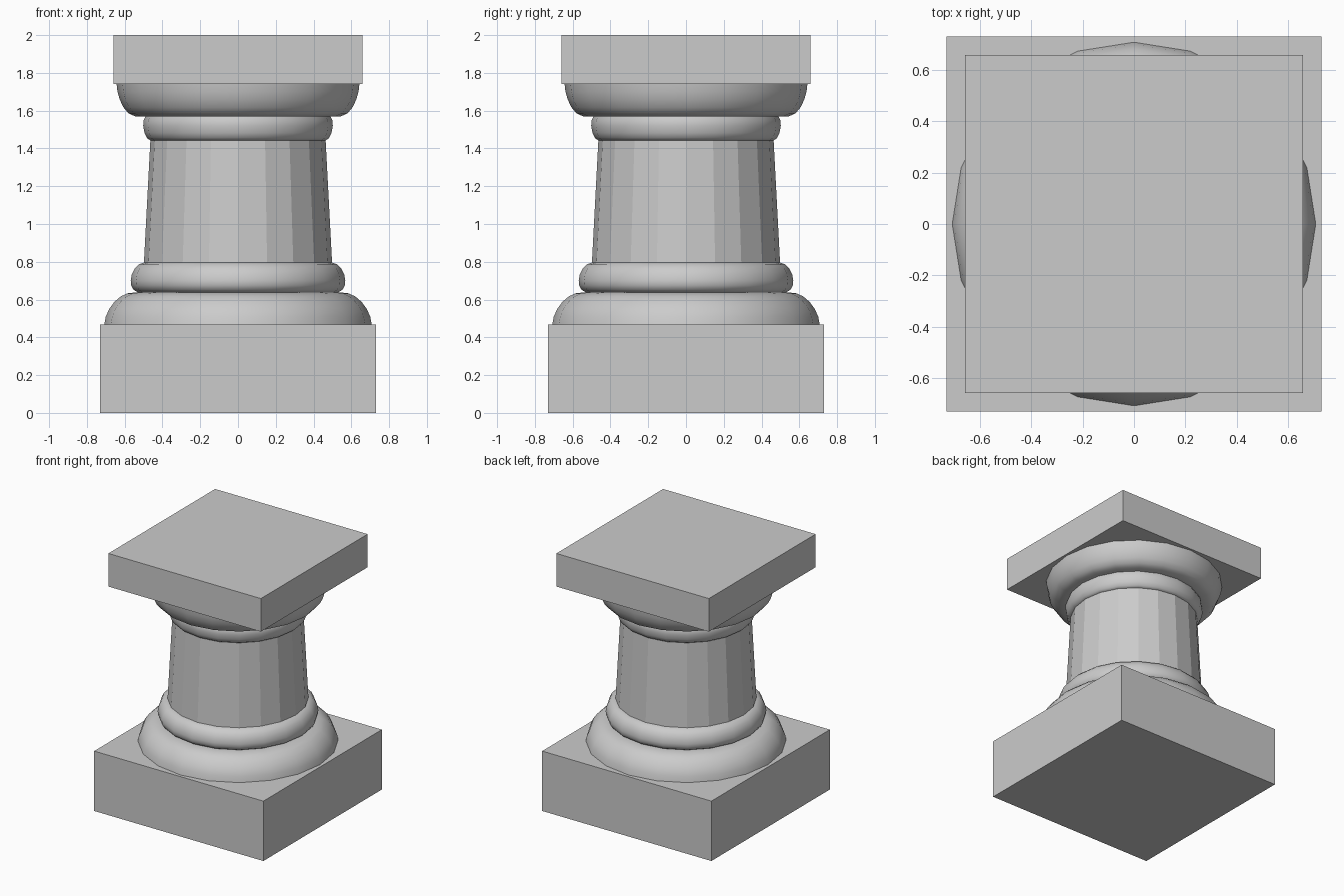
import bpy, bmesh, math

if "Cube" in bpy.data.objects:
    bpy.data.objects.remove(bpy.data.objects["Cube"])

SIDES = 20


def finish(name, bm, smooth):
    bmesh.ops.recalc_face_normals(bm, faces=bm.faces)
    mesh = bpy.data.meshes.new(name)
    bm.to_mesh(mesh)
    bm.free()
    obj = bpy.data.objects.new(name, mesh)
    bpy.context.collection.objects.link(obj)
    if smooth:
        bpy.ops.object.select_all(action='DESELECT')
        obj.select_set(True)
        bpy.context.view_layer.objects.active = obj
        bpy.ops.object.shade_smooth_by_angle(angle=math.radians(40))
    return obj


def block(name, half, z0, z1):
    bm = bmesh.new()
    bmesh.ops.create_cube(bm, size=1)
    bmesh.ops.scale(bm, vec=(2 * half, 2 * half, z1 - z0), verts=bm.verts)
    bmesh.ops.translate(bm, vec=(0, 0, (z0 + z1) / 2), verts=bm.verts)
    return finish(name, bm, False)


def lathe(name, profile, smooth=True):
    """Turn a (radius, height) profile round z and cap both ends."""
    bm = bmesh.new()
    rings = []
    for r, z in profile:
        rings.append([bm.verts.new((r * math.cos(i * math.tau / SIDES),
                                    r * math.sin(i * math.tau / SIDES), z))
                      for i in range(SIDES)])
    for a, b in zip(rings, rings[1:]):
        for i in range(SIDES):
            j = (i + 1) % SIDES
            bm.faces.new((a[i], a[j], b[j], b[i]))
    bm.faces.new(rings[0])
    bm.faces.new(rings[-1])
    return finish(name, bm, smooth)


# Square base and its two rounded mouldings
block("plinth", 0.73, 0, 0.467)
lathe("lower_base_moulding", [(0.708, 0.467), (0.70, 0.51), (0.682, 0.55),
      (0.655, 0.587), (0.62, 0.617), (0.585, 0.633), (0.54, 0.638)])
lathe("upper_base_moulding", [(0.53, 0.638), (0.553, 0.652), (0.566, 0.675),
      (0.568, 0.70), (0.562, 0.735), (0.547, 0.764), (0.525, 0.787), (0.495, 0.797)])

# Tapered, faceted shaft
lathe("shaft", [(0.498, 0.797), (0.464, 1.443)], smooth=False)

# Rounded capital and square top slab
lathe("neck_ring", [(0.464, 1.443), (0.482, 1.455), (0.495, 1.482),
      (0.502, 1.52), (0.50, 1.548), (0.49, 1.57)])
lathe("capital_cushion", [(0.49, 1.568), (0.545, 1.57), (0.58, 1.586),
      (0.606, 1.617), (0.626, 1.658), (0.638, 1.70), (0.643, 1.742)])
block("abacus", 0.658, 1.742, 2.0)
